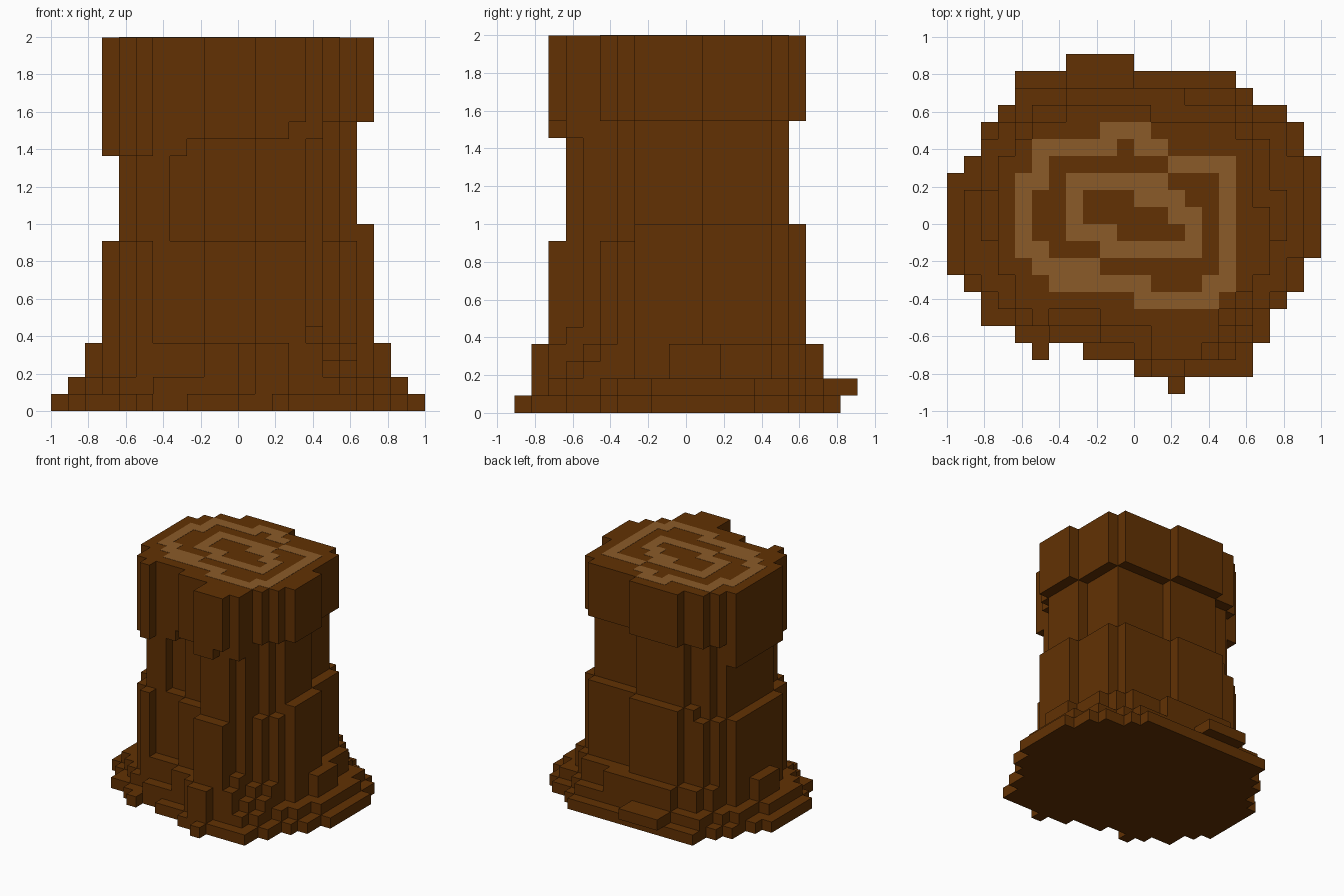
import bpy, bmesh

cube = bpy.data.objects.get("Cube")
if cube:
    bpy.data.objects.remove(cube, do_unlink=True)

U = 1 / 11            # block size
PLATE = 0.02          # thickness of the growth rings, in blocks


def material(name, rgb):
    m = bpy.data.materials.new(name)
    m.use_nodes = True
    m.diffuse_color = (*rgb, 1)
    bsdf = m.node_tree.nodes["Principled BSDF"]
    bsdf.inputs["Base Color"].default_value = (*rgb, 1)
    bsdf.inputs["Roughness"].default_value = 0.9
    return m


bark = material("bark brown", (0.122, 0.031, 0.001))
sapwood = material("light wood", (0.26, 0.105, 0.022))


def finish(name, bm, mat):
    bmesh.ops.recalc_face_normals(bm, faces=bm.faces)
    mesh = bpy.data.meshes.new(name)
    bm.to_mesh(mesh)
    bm.free()
    mesh.materials.append(mat)
    obj = bpy.data.objects.new(name, mesh)
    bpy.context.collection.objects.link(obj)
    return obj


def prism(bm, points, z0, z1):
    """Extrude a flat outline, given in blocks, from z0 to z1."""
    face = bm.faces.new([bm.verts.new((x * U, y * U, z0 * U)) for x, y in points])
    top = bmesh.ops.extrude_face_region(bm, geom=[face])["geom"]
    verts = [v for v in top if isinstance(v, bmesh.types.BMVert)]
    bmesh.ops.translate(bm, verts=verts, vec=(0, 0, (z1 - z0) * U))


def stepped(name, rows, y_end, z0, z1):
    """Stepped tier: each row is (y start, x min, x max), front to back."""
    ends = [r[0] for r in rows[1:]] + [y_end]
    right, left = [], []
    for (y0, xa, xb), y1 in zip(rows, ends):
        right += [(xb, y0), (xb, y1)]
        left += [(xa, y0), (xa, y1)]
    outline = []
    for p in right + left[::-1]:
        if not outline or outline[-1] != p:
            outline.append(p)
    bm = bmesh.new()
    prism(bm, outline, z0, z1)
    bmesh.ops.dissolve_limit(bm, angle_limit=0.01, verts=bm.verts, edges=bm.edges)
    return finish(name, bm, bark)


def blocks(name, boxes, mat):
    """Boxes given as (x0, x1, y0, y1, z0, z1)."""
    bm = bmesh.new()
    for x0, x1, y0, y1, z0, z1 in boxes:
        prism(bm, [(x0, y0), (x1, y0), (x1, y1), (x0, y1)], z0, z1)
    return finish(name, bm, mat)


# Spreading roots
stepped("root_base", [
    (-10, 2, 3), (-9, 0, 7), (-8, -3, 7), (-7, -7, 8), (-6, -9, 8), (-5, -9, 9),
    (-4, -10, 10), (-3, -11, 10), (-2, -11, 11), (3, -10, 11), (4, -9, 10),
    (6, -8, 9), (7, -7, 7), (8, -7, 6)], 9, 0, 1)
stepped("root_step", [
    (-8, 0, 6), (-7, -5, 7), (-6, -7, 7), (-5, -8, 8), (-4, -9, 9), (-3, -10, 9),
    (-2, -10, 10), (2, -9, 10), (4, -9, 9), (5, -8, 9), (6, -7, 7), (7, -7, 6)],
    8, 1, 2)
stepped("root_flare", [
    (-8, 0, 5), (-7, -2, 5), (-6, -6, 6), (-5, -7, 7), (-3, -8, 8), (-1, -9, 9),
    (2, -8, 8), (4, -7, 8), (5, -7, 7), (6, -6, 6), (7, -4, 3)], 8, 2, 4)
blocks("root_knobs", [
    (1, 3, -9, -8, 1, 4), (-6, -5, -8, -7, 0, 1), (-4, 0, 8, 10, 1, 2),
    (5, 6, -7, -6, 2, 3), (6, 7, -6, -5, 2, 3), (4, 5, -7, -6, 4, 5)], bark)

# Trunk
stepped("lower_trunk", [
    (-8, 1, 4), (-6, -2, 5), (-5, -7, 6), (-4, -7, 7), (-3, -8, 8),
    (1, -8, 7), (4, -7, 7), (5, -6, 6), (6, -4, 1)], 7, 4, 10)
stepped("lower_trunk_back_rim", [
    (-3, -5, 8), (1, -5, 7), (5, -5, 6), (6, -4, 1)], 7, 10, 11)
stepped("trunk_waist", [
    (-7, 1, 4), (-6, 1, 5), (-5, -2, 5), (-4, -6, 6), (-3, -7, 7), (1, -7, 6),
    (4, -6, 6), (5, -4, 1)], 6, 10, 17)
stepped("upper_trunk", [
    (-8, 1, 4), (-7, 1, 5), (-6, -2, 5), (-5, -7, 6), (-4, -7, 7), (-3, -8, 8),
    (1, -8, 7), (4, -7, 7), (5, -6, 6), (6, -4, 1)], 7, 17, 22 - PLATE)
stepped("upper_bark_left_drop", [(-5, -7, -3), (-3, -8, -3)], 4, 15, 17)
stepped("upper_bark_front_drop", [
    (-8, 1, 3), (-7, 1, 5), (-6, -2, 5), (-5, -3, 5)], -4, 16, 17)

# Raised bark ribs at the front
blocks("bark_ribs", [
    (-6, -5, -6, -5, 4, 10), (-6, -4, -5, -4, 10, 15),
    (-6, -5, -6, -5, 15, 22 - PLATE)], bark)

# Growth rings: y start, then pairs of x limits
rings = [
    (5, (-2, 1)),
    (4, (-6, -1), (0, 2)),
    (3, (-6, -5), (2, 6)),
    (2, (-7, -5), (-4, 2), (5, 6)),
    (1, (-7, -6), (-4, -3), (0, 3), (5, 6)),
    (0, (-7, -6), (-4, -3), (2, 4), (5, 6)),
    (-1, (-7, -6), (-4, -1), (3, 4), (5, 6)),
    (-2, (-7, -5), (-2, 4), (5, 6)),
    (-3, (-6, -2), (5, 6)),
    (-4, (-5, 1), (4, 6)),
    (-5, (0, 5)),
]
blocks("growth_rings", [(a, b, y, y + 1, 22 - PLATE, 22)
                        for y, *spans in rings for a, b in spans], sapwood)
